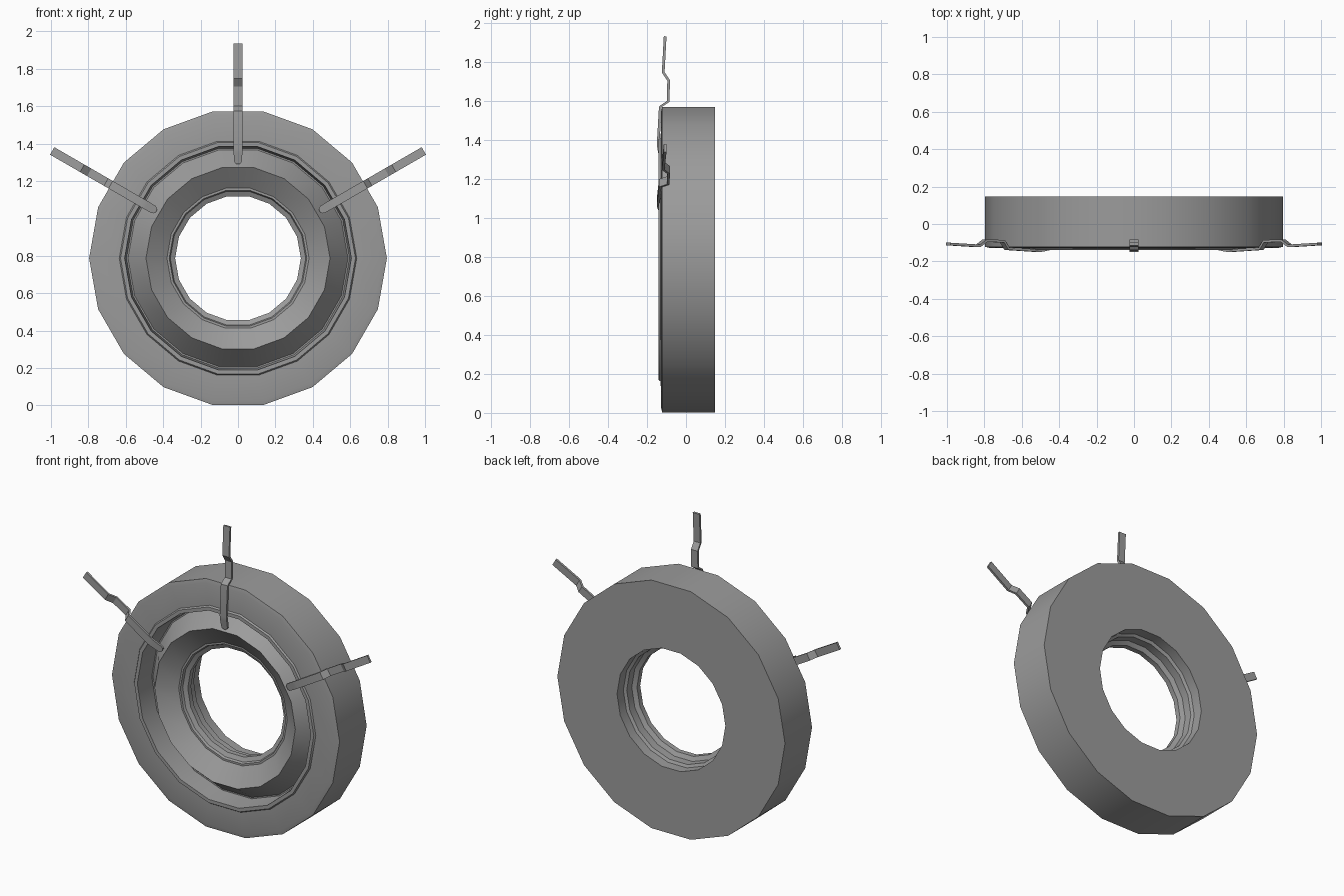
import bpy, bmesh, math
from mathutils import Matrix, Vector

cube = bpy.data.objects.get("Cube")
if cube:
    bpy.data.objects.remove(cube, do_unlink=True)

CENTRE_Z = 0.787
SIDES = 18

grey = bpy.data.materials.new("satin_grey")
grey.use_nodes = True
colour = (0.33, 0.33, 0.33, 1)
grey.diffuse_color = colour
grey.node_tree.nodes["Principled BSDF"].inputs["Base Color"].default_value = colour


def finish(name, bm, angle):
    bmesh.ops.recalc_face_normals(bm, faces=bm.faces)
    mesh = bpy.data.meshes.new(name)
    bm.to_mesh(mesh)
    bm.free()
    mesh.materials.append(grey)
    obj = bpy.data.objects.new(name, mesh)
    bpy.context.collection.objects.link(obj)
    obj.location.z = CENTRE_Z
    bpy.ops.object.select_all(action="DESELECT")
    obj.select_set(True)
    bpy.context.view_layer.objects.active = obj
    bpy.ops.object.shade_smooth_by_angle(angle=math.radians(angle))
    return obj


def bridge(bm, a, b):
    n = len(a)
    for i in range(n):
        j = (i + 1) % n
        bm.faces.new((a[i], a[j], b[j], b[i]))


# Housing: closed (radius, y) section turned about the y axis
section = [
    (0.796, 0.148), (0.796, -0.122), (0.772, -0.128),   # outer wall and rim
    (0.635, -0.13), (0.628, -0.14), (0.606, -0.14),     # raised front band
    (0.596, -0.01), (0.588, -0.01),                     # trough
    (0.492, -0.13), (0.38, -0.05),                      # ridge and funnel
    (0.368, -0.05), (0.362, -0.035), (0.336, -0.022),   # stepped lip
    (0.336, 0.01), (0.362, 0.025), (0.362, 0.075),
    (0.379, 0.085), (0.379, 0.148),                     # rear bore
]
bm = bmesh.new()
rings = []
for i in range(SIDES):
    a = math.tau * i / SIDES
    rings.append([bm.verts.new((r * math.cos(a), y, r * math.sin(a)))
                  for r, y in section])
for i in range(SIDES):
    bridge(bm, rings[i], rings[(i + 1) % SIDES])
finish("ring_housing", bm, 25)

# Spring clips: bent strips, (radius, y, half width), narrowing to a round foot
path = [
    (0.505, -0.128, 0.009), (0.511, -0.129, 0.017), (0.524, -0.131, 0.022),
    (0.565, -0.139, 0.023), (0.59, -0.143, 0.023), (0.785, -0.132, 0.023),
    (0.812, -0.092, 0.023), (0.92, -0.089, 0.023), (0.962, -0.117, 0.023),
    (1.147, -0.107, 0.023),
]
THICK = 0.007


def spring_clip(name, degrees):
    bm = bmesh.new()
    loops = []
    for i, (r, y, w) in enumerate(path):
        p, q = path[max(i - 1, 0)], path[min(i + 1, len(path) - 1)]
        along = Vector((q[0] - p[0], q[1] - p[1])).normalized()
        nr, ny = -along.y * THICK, along.x * THICK
        loops.append([bm.verts.new((s * w, y + k * ny, r + k * nr))
                      for s, k in ((-1, -1), (1, -1), (1, 1), (-1, 1))])
    for a, b in zip(loops, loops[1:]):
        bridge(bm, a, b)
    bm.faces.new(loops[0])
    bm.faces.new(loops[-1])
    bm.transform(Matrix.Rotation(math.radians(degrees), 4, "Y"))
    finish(name, bm, 25)


for name, degrees in (("top_clip", 0), ("left_clip", 60), ("right_clip", -60)):
    spring_clip(name, degrees)
